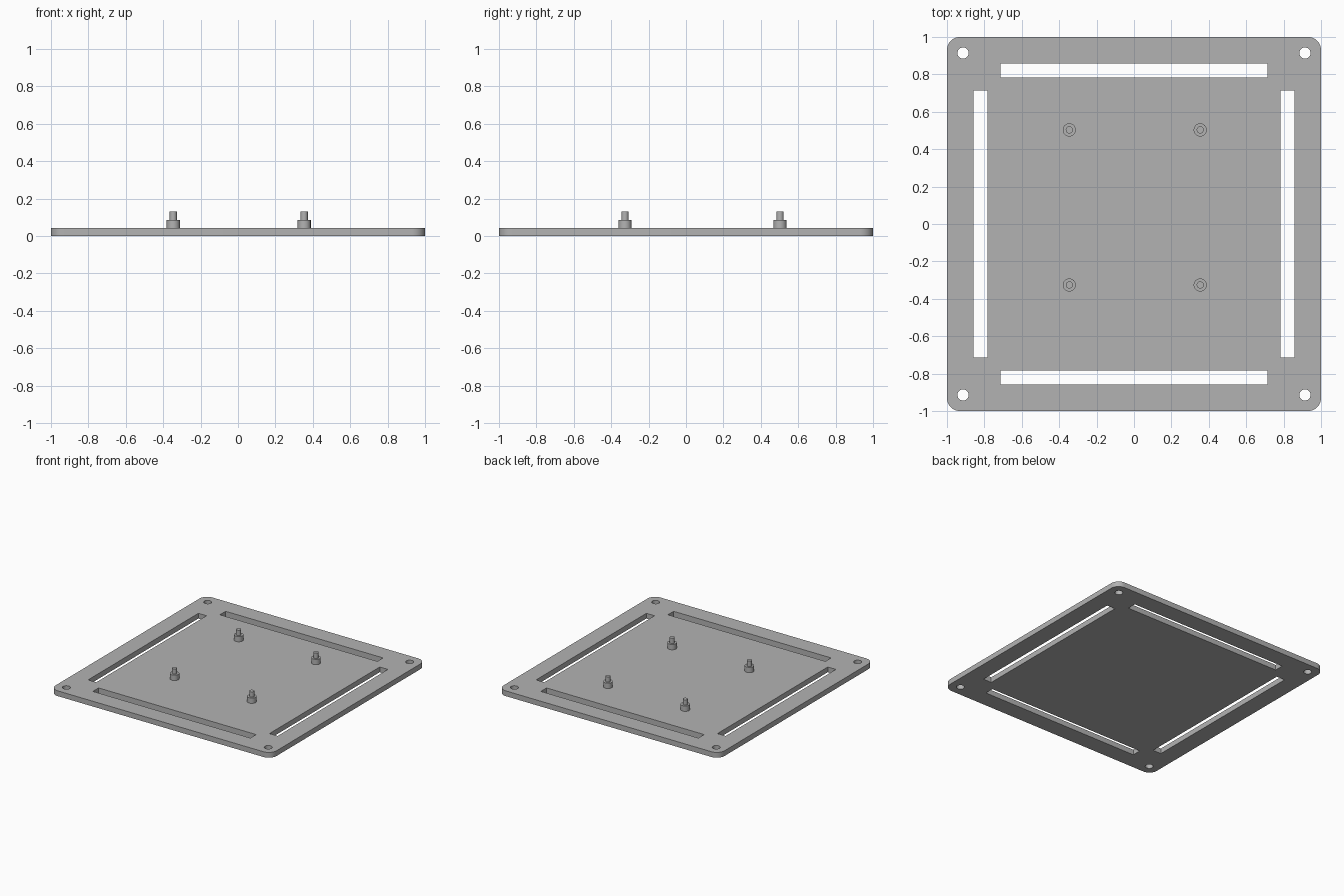
import bpy, bmesh
from math import cos, sin, pi, radians

cube = bpy.data.objects.get("Cube")
if cube:
    bpy.data.objects.remove(cube, do_unlink=True)

THICK = 0.043

grey = bpy.data.materials.new("plain grey")
grey.use_nodes = True
GREY = (0.45, 0.45, 0.45, 1)
grey.diffuse_color = GREY
grey.node_tree.nodes["Principled BSDF"].inputs["Base Color"].default_value = GREY


def finish(bm, name):
    bmesh.ops.recalc_face_normals(bm, faces=bm.faces[:])
    mesh = bpy.data.meshes.new(name)
    bm.to_mesh(mesh)
    bm.free()
    mesh.materials.append(grey)
    obj = bpy.data.objects.new(name, mesh)
    bpy.context.collection.objects.link(obj)
    bpy.ops.object.select_all(action="DESELECT")
    obj.select_set(True)
    bpy.context.view_layer.objects.active = obj
    bpy.ops.object.shade_smooth_by_angle(angle=radians(35))
    return obj


def circle(cx, cy, r, n=32):
    return [(cx + r * cos(2 * pi * i / n), cy + r * sin(2 * pi * i / n)) for i in range(n)]


def rectangle(cx, cy, hx, hy):
    return [(cx - hx, cy - hy), (cx + hx, cy - hy), (cx + hx, cy + hy), (cx - hx, cy + hy)]


def rounded_square(half, r, steps=10):
    points = []
    for k, (sx, sy) in enumerate([(1, 1), (-1, 1), (-1, -1), (1, -1)]):
        for i in range(steps + 1):
            a = (k + i / steps) * pi / 2
            points.append((sx * (half - r) + r * cos(a), sy * (half - r) + r * sin(a)))
    return points


# Plate outline, with four edge slots and four corner holes
loops = [rounded_square(1, 0.07)]
for s in (-1, 1):
    loops.append(rectangle(0, s * 0.821, 0.713, 0.037))
    loops.append(rectangle(s * 0.821, 0, 0.037, 0.713))
    for t in (-1, 1):
        loops.append(circle(s * 0.914, t * 0.914, 0.03))

bm = bmesh.new()
for loop in loops:
    verts = [bm.verts.new((x, y, 0)) for x, y in loop]
    for a, b in zip(verts, verts[1:] + verts[:1]):
        bm.edges.new((a, b))
bmesh.ops.triangle_fill(bm, edges=bm.edges[:], use_beauty=True, normal=(0, 0, 1))
top = bmesh.ops.extrude_face_region(bm, geom=bm.faces[:], use_keep_orig=True)["geom"]
bmesh.ops.translate(bm, vec=(0, 0, THICK),
                    verts=[g for g in top if isinstance(g, bmesh.types.BMVert)])
finish(bm, "base_plate")


# Stepped standoffs: a wide foot carrying a thin pin
def standoff(name, x, y):
    profile = [(0.035, THICK), (0.035, 0.087), (0.019, 0.087), (0.019, 0.13)]
    bm = bmesh.new()
    rings = [[bm.verts.new((px, py, z)) for px, py in circle(x, y, r)] for r, z in profile]
    for lower, upper in zip(rings, rings[1:]):
        for i in range(len(lower)):
            j = (i + 1) % len(lower)
            bm.faces.new((lower[i], lower[j], upper[j], upper[i]))
    bm.faces.new(rings[0])
    bm.faces.new(rings[-1])
    finish(bm, name)


for side, x in (("right", -0.346), ("left", 0.354)):
    for end, y in (("front", -0.326), ("back", 0.503)):
        standoff(f"{end}_{side}_standoff", x, y)
